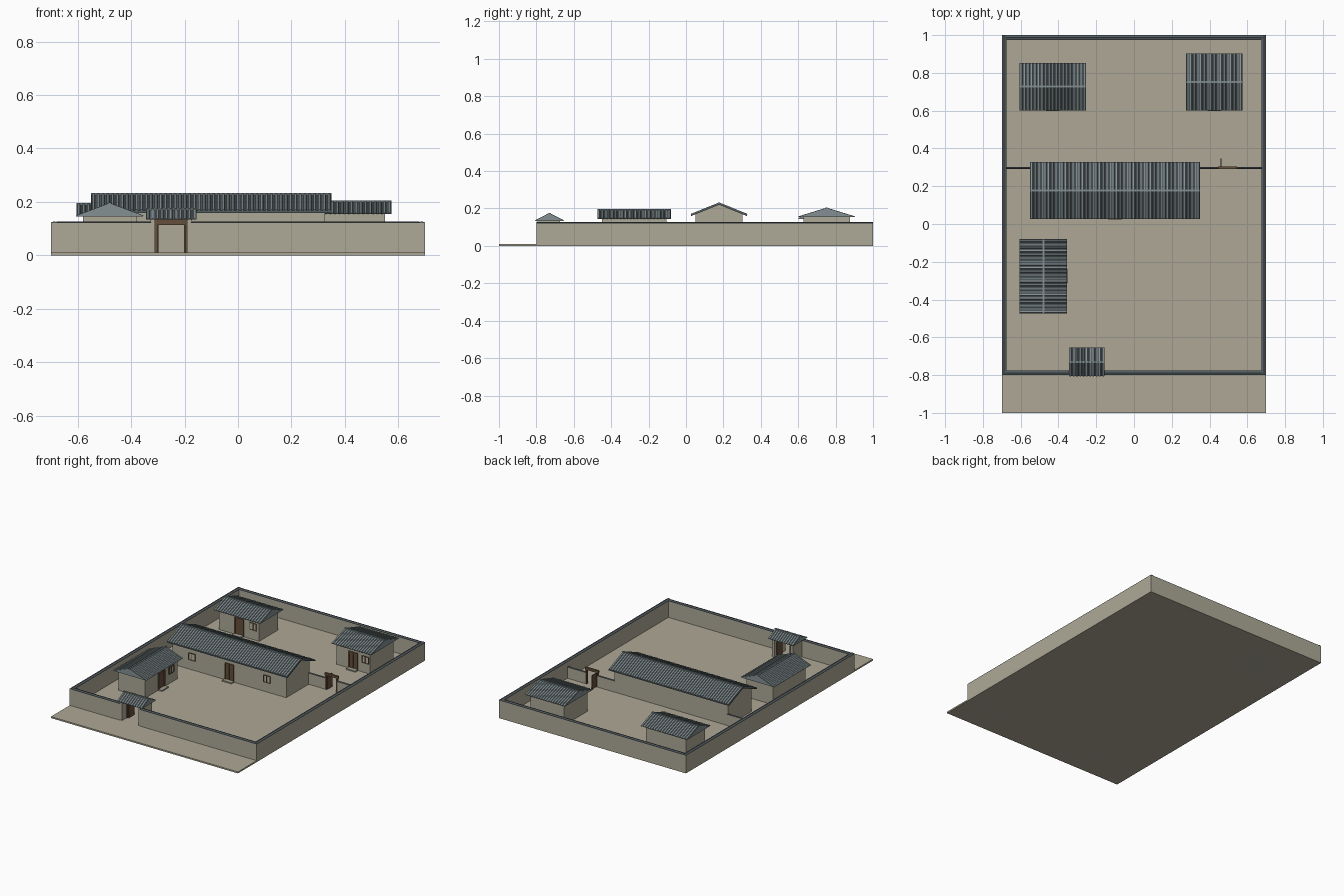
import bpy, bmesh, math
from mathutils import Matrix, Vector

cube = bpy.data.objects.get("Cube")
if cube:
    bpy.data.objects.remove(cube, do_unlink=True)


def material(name, rgb):
    m = bpy.data.materials.new(name)
    m.use_nodes = True
    col = (*rgb, 1)
    m.diffuse_color = col
    m.node_tree.nodes["Principled BSDF"].inputs["Base Color"].default_value = col
    return m


EARTH = material("packed earth", (0.42, 0.39, 0.30))
PLASTER = material("wall plaster", (0.42, 0.40, 0.31))
TILE = material("slate tile", (0.23, 0.28, 0.29))
VALLEY = material("dark slate", (0.09, 0.11, 0.12))
WOOD = material("brown wood", (0.13, 0.08, 0.045))
STONE = material("step stone", (0.36, 0.34, 0.27))
PAPER = material("window paper", (0.50, 0.46, 0.36))


class Part:
    """One named object gathered from extruded profiles."""

    def __init__(self, name, mats, frame=Matrix()):
        self.name, self.mats, self.frame = name, mats, frame
        self.bm = bmesh.new()

    def extrude(self, profile, x0, x1, local=Matrix(), mat=0):
        # profile is a list of (y, z) points swept along x
        m = self.frame @ local
        rings = [[self.bm.verts.new(m @ Vector((x, y, z))) for y, z in profile]
                 for x in (x0, x1)]
        n = len(profile)
        faces = [rings[0][::-1], rings[1]]
        faces += [(rings[0][i], rings[0][(i + 1) % n], rings[1][(i + 1) % n], rings[1][i])
                  for i in range(n)]
        for f in faces:
            self.bm.faces.new(f).material_index = mat
        return self

    def box(self, x, y, z, mat=0):
        return self.extrude([(y[0], z[0]), (y[1], z[0]), (y[1], z[1]), (y[0], z[1])],
                            *x, mat=mat)

    def done(self):
        bmesh.ops.recalc_face_normals(self.bm, faces=self.bm.faces)
        me = bpy.data.meshes.new(self.name)
        self.bm.to_mesh(me)
        self.bm.free()
        for m in self.mats:
            me.materials.append(m)
        ob = bpy.data.objects.new(self.name, me)
        bpy.context.collection.objects.link(ob)
        return ob


def place(x, y, turn=0):
    return Matrix.Translation((x, y, 0)) @ Matrix.Rotation(math.radians(turn), 4, "Z")


# ---- ground and outer walls ----
G = 0.01
WALL_T, WALL_H = 0.025, 0.12
Part("ground", [EARTH]).box((-0.7, 0.7), (-1, 1), (0, G)).done()


def wall(name, x, y, turn, length, thick, height):
    """Straight wall with a low tiled coping."""
    f, h, t = place(x, y, turn), length / 2, thick / 2
    Part(name, [PLASTER], f).box((-h, h), (-t, t), (0, height)).done()
    Part(name + "_coping", [VALLEY], f).extrude(
        [(-t, height), (t, height), (t, height + 0.003), (0, height + 0.007),
         (-t, height + 0.003)], -h, h).done()


EDGE = 0.7 - WALL_T / 2
for side, sx in (("left", 1), ("right", -1)):
    wall(side + "_wall", sx * EDGE, 0.1, 90, 1.8, WALL_T, WALL_H)
wall("back_wall", 0, 1 - WALL_T / 2, 0, 1.36, WALL_T, WALL_H)


def wall_between(name, x0, x1, y, thick, height):
    wall(name, (x0 + x1) / 2, y, 0, x1 - x0, thick, height)


wall_between("front_wall_right", -0.68, -0.325, -0.7875, WALL_T, WALL_H)
wall_between("front_wall_left", -0.175, 0.68, -0.7875, WALL_T, WALL_H)

# ---- low dividing wall beside the main hall ----
for name, x0, x1 in (("divider_right", -0.68, -0.52), ("divider_middle", 0.32, 0.45),
                     ("divider_left", 0.54, 0.68)):
    wall_between(name, x0, x1, 0.297, 0.012, 0.083)


# ---- roofs ----
def roof(name, frame, length, depth, eave, ridge, slab=None):
    """Gable roof along local x, with rows of round tiles on both slopes."""
    h, d = length / 2, depth / 2
    if slab:
        prof = [(-d, eave), (0, ridge), (d, eave), (d, eave - slab), (0, ridge - slab),
                (-d, eave - slab)]
        ends = VALLEY
    else:
        prof = [(-d, eave), (0, ridge), (d, eave)]
        ends = TILE
    base = Part(name, [VALLEY, ends], frame).extrude(prof, -h, h)
    for f in base.bm.faces:
        along = frame.to_3x3() @ Vector((1, 0, 0))
        f.normal_update()
        if abs(f.normal.dot(along)) > 0.9:
            f.material_index = 1
    base.done()
    # half-round tile rows
    tiles = Part(name + "_tiles", [TILE], frame)
    count = round(length / 0.018)
    step = length / count
    r = step * 0.31
    bar = [(r * math.cos(a), 0.75 * r * math.sin(a))
           for a in (math.radians(k * 45) for k in range(5))]
    run, pitch = math.hypot(d, ridge - eave), math.atan2(ridge - eave, d)
    for s in (90, -90):
        for i in range(count):
            x = -h + (i + 0.5) * step
            loc = (Matrix.Translation((x, 0, ridge)) @ Matrix.Rotation(math.radians(s), 4, "Z")
                   @ Matrix.Rotation(pitch, 4, "Y"))
            tiles.extrude(bar, 0, run, loc)
    tiles.done()
    w = 0.005
    Part(name + "_ridge", [TILE], frame).box((-h, h), (-w, w), (ridge - w, ridge + w)).done()


# ---- openings ----
def door(name, frame, x, y):
    """Plank door in a frame, facing local -y, with a stone step."""
    w, top = 0.035, 0.127
    p = Part(name, [WOOD, VALLEY], frame)
    for s in (-1, 1):
        p.box(sorted((x + s * w, x + s * (w - 0.007))), (y - 0.006, y + 0.004), (G, top))
        p.box(sorted((x + s * 0.001, x + s * (w - 0.007))), (y - 0.002, y + 0.004), (G, top))
    p.box((x - w, x + w), (y - 0.006, y + 0.004), (top - 0.008, top)).done()
    Part(name + "_step", [STONE], frame).box(
        (x - w, x + w), (y - 0.03, y), (G, G + 0.008)).done()


def window(name, frame, x, y):
    """Paper window with a wooden lattice."""
    w, z0, z1, t = 0.024, 0.075, 0.12, 0.004
    p = Part(name, [WOOD, PAPER], frame)
    p.box((x - w, x + w), (y - 0.002, y + 0.002), (z0, z1), 1)
    for cx in (x - w, x, x + w):
        p.box((cx - t / 2, cx + t / 2), (y - 0.005, y + 0.002), (z0, z1))
    for cz in (z0, z1):
        p.box((x - w, x + w), (y - 0.005, y + 0.002), (cz - t / 2, cz + t / 2))
    p.done()


# ---- houses ----
def house(name, x, y, turn, length, depth, eave, ridge, windows, slab=None, hang=0.025):
    f, h, d = place(x, y, turn), length / 2, depth / 2
    if slab:  # plaster runs up into the gables
        side = eave + (ridge - eave) * hang / (d + hang) - slab
        prof = [(-d, 0), (d, 0), (d, side), (0, ridge - slab), (-d, side)]
    else:
        prof = [(-d, 0), (d, 0), (d, eave), (-d, eave)]
    Part(name + "_walls", [PLASTER], f).extrude(prof, -h, h).done()
    roof(name + "_roof", f, length + 2 * hang, depth + 2 * hang, eave, ridge, slab)
    door(name + "_door", f, 0, -d)
    for i, wx in enumerate(windows):
        window(f"{name}_window_{i + 1}", f, wx, -d)


house("main_hall", -0.1, 0.177, 0, 0.85, 0.25, 0.167, 0.228, (-0.28, 0.28), slab=0.008)
house("rear_right_house", -0.43, 0.727, 0, 0.30, 0.20, 0.145, 0.19, (0.105,))
house("rear_left_house", 0.425, 0.752, 0, 0.25, 0.25, 0.154, 0.20, (0.09,))
house("side_house", -0.48, -0.277, 90, 0.345, 0.20, 0.145, 0.192, (0.105,))

# ---- front gatehouse ----
gate = place(-0.25, -0.73)
piers = Part("gatehouse_piers", [PLASTER], gate)
timber = Part("gatehouse_frame", [WOOD], gate)
leaves = Part("gatehouse_doors", [WOOD], gate)
for s in (-1, 1):
    piers.box(sorted((s * 0.06, s * 0.077)), (-0.065, 0.055), (0, 0.136))
    timber.box(sorted((s * 0.052, s * 0.06)), (-0.02, 0.01), (G, 0.134))
    leaves.box(sorted((s * 0.047, s * 0.052)), (-0.01, 0.045), (G, 0.114))
timber.box((-0.06, 0.06), (-0.02, 0.01), (0.114, 0.134))
for p in (piers, timber, leaves):
    p.done()
roof("gatehouse_roof", gate, 0.19, 0.15, 0.134, 0.172)

# ---- inner gate in the dividing wall ----
inner = Part("inner_gate", [WOOD], place(0.495, 0.297))
for s in (-1, 1):
    inner.box(sorted((s * 0.036, s * 0.046)), (-0.006, 0.006), (G, 0.118))
inner.box((-0.05, 0.05), (-0.007, 0.007), (0.105, 0.12))
inner.box((-0.036, -0.032), (0, 0.05), (G, 0.103))
inner.done()
